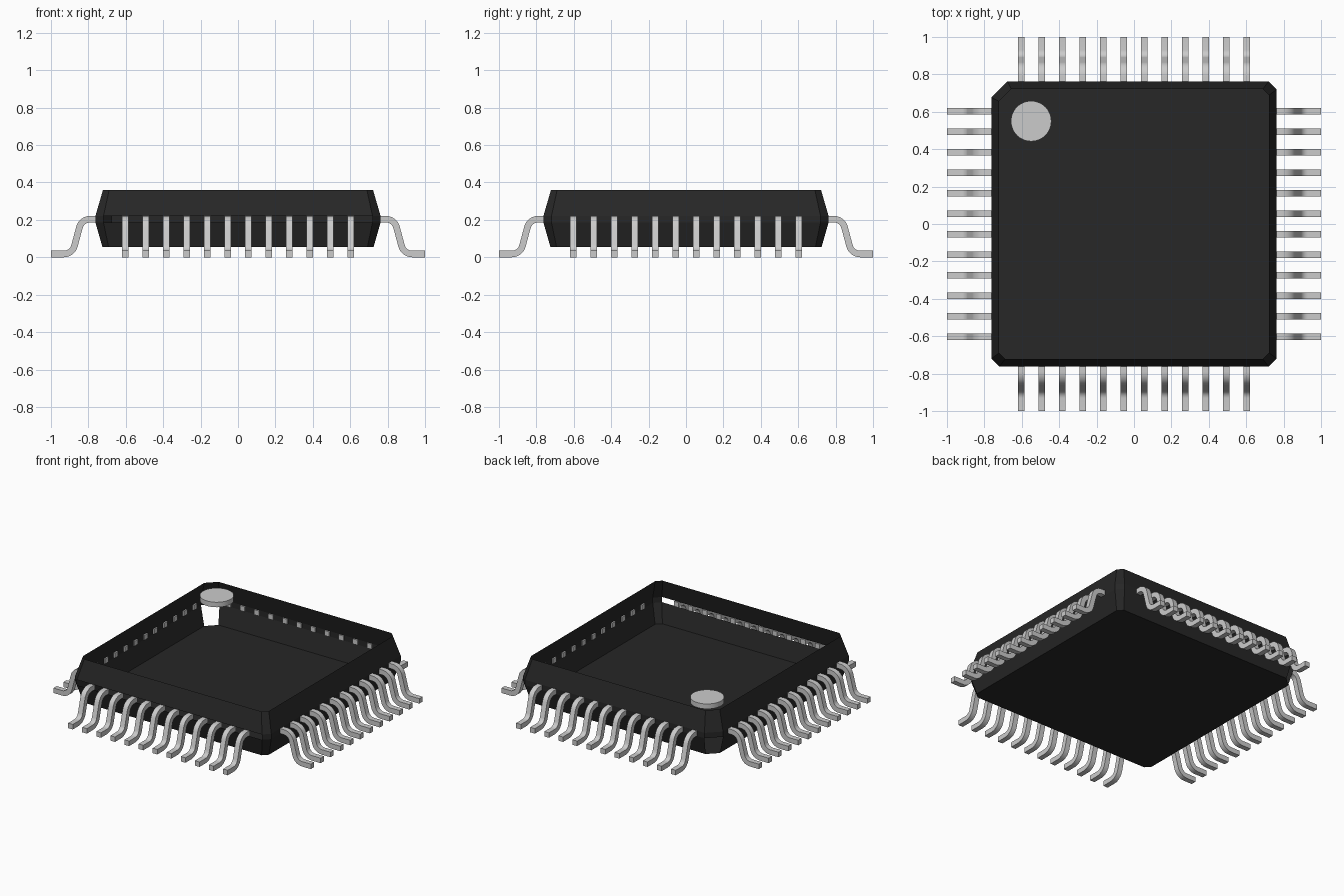
import bpy, bmesh, math
from mathutils import Matrix

cube = bpy.data.objects.get("Cube")
if cube:
    bpy.data.objects.remove(cube, do_unlink=True)


def material(name, value):
    m = bpy.data.materials.new(name)
    m.use_nodes = True
    col = (value, value, value, 1)
    m.diffuse_color = col
    m.node_tree.nodes["Principled BSDF"].inputs["Base Color"].default_value = col
    return m


BLACK = material("black plastic", 0.02)
METAL = material("light grey metal", 0.6)


def to_mesh(bm, name, mat, smooth=False):
    me = bpy.data.meshes.new(name)
    bm.to_mesh(me)
    bm.free()
    me.materials.append(mat)
    if smooth:
        me.polygons.foreach_set("use_smooth", [True] * len(me.polygons))
        me.set_sharp_from_angle(angle=math.radians(35))
    return me


def add(name, me):
    ob = bpy.data.objects.new(name, me)
    bpy.context.collection.objects.link(ob)
    return ob


# Body shell: open-topped tray with chamfered corners, the back right one larger
def ring(bm, z, h, small, big):
    a, b = h - small, h - big
    pts = [(a, -h), (h, -a), (h, a), (a, h), (-b, h), (-h, b), (-h, -a), (-a, -h)]
    return [bm.verts.new((x, y, z)) for x, y in pts]


bm = bmesh.new()
rings = [ring(bm, 0.055, 0.725, 0.033, 0.065),
         ring(bm, 0.185, 0.762, 0.043, 0.085),
         ring(bm, 0.222, 0.762, 0.043, 0.085),
         ring(bm, 0.36, 0.722, 0.033, 0.065)]
bm.faces.new(rings[0][::-1])
OPENINGS = {(0, 4), (1, 7)}  # lower large chamfer, front lead slot
for level in range(3):
    lo, hi = rings[level], rings[level + 1]
    for i in range(8):
        j = (i + 1) % 8
        if (level, i) not in OPENINGS:
            bm.faces.new((lo[i], lo[j], hi[j], hi[i]))
add("body_shell", to_mesh(bm, "body_shell", BLACK))

# Pin-one marker disc
bm = bmesh.new()
bmesh.ops.create_cone(bm, cap_ends=True, segments=48, radius1=0.108, radius2=0.108,
                      depth=0.035, matrix=Matrix.Translation((-0.55, 0.55, 0.3435)))
add("marker_disc", to_mesh(bm, "marker_disc", METAL, smooth=True))

# Gull-wing lead: a flat strip swept along two opposite bends
T, W, R, TURN, STEPS = 0.035, 0.036, 0.06, math.radians(75), 8
Z_HI, Z_LO, X_BEND = 0.204, T / 2, 0.79
path = [(0.752, Z_HI, 0.0)]
for k in range(STEPS + 1):
    a = TURN * k / STEPS
    path.append((X_BEND + R * math.sin(a), Z_HI - R * (1 - math.cos(a)), a))
run = (Z_HI - Z_LO - 2 * R * (1 - math.cos(TURN))) / math.tan(TURN)
x_flat = X_BEND + 2 * R * math.sin(TURN) + run
for k in range(STEPS, -1, -1):
    a = TURN * k / STEPS
    path.append((x_flat - R * math.sin(a), Z_LO + R * (1 - math.cos(a)), a))
path.append((1.0, Z_LO, 0.0))

bm = bmesh.new()
sections = []
for x, z, a in path:
    nx, nz = math.sin(a) * T / 2, math.cos(a) * T / 2
    sections.append([bm.verts.new(p) for p in (
        (x + nx, -W / 2, z + nz), (x + nx, W / 2, z + nz),
        (x - nx, W / 2, z - nz), (x - nx, -W / 2, z - nz))])
for s, t in zip(sections, sections[1:]):
    for i in range(4):
        j = (i + 1) % 4
        bm.faces.new((s[i], s[j], t[j], t[i]))
bm.faces.new(sections[0])
bm.faces.new(sections[-1])
bmesh.ops.recalc_face_normals(bm, faces=bm.faces)
lead = to_mesh(bm, "lead", METAL, smooth=True)

# Twelve leads on each of the four sides
for q, side in enumerate(("left", "back", "right", "front")):
    turn = Matrix.Rotation(q * math.pi / 2, 4, 'Z')
    for n in range(12):
        ob = add(f"{side}_lead_{n + 1}", lead)
        ob.matrix_world = turn @ Matrix.Translation((0, (n - 5.5) * 0.1095, 0))
